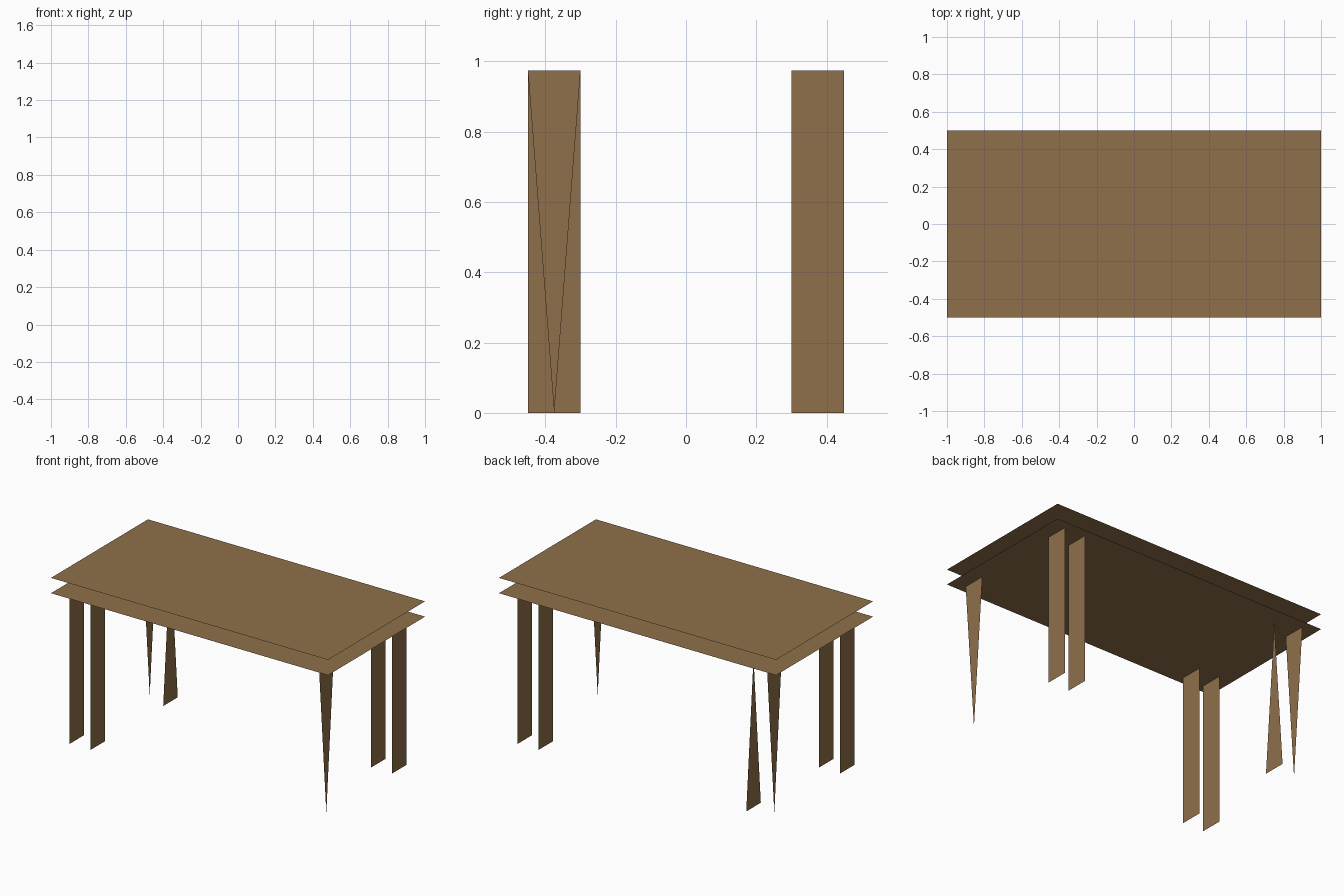
import bpy

if "Cube" in bpy.data.objects:
    bpy.data.objects.remove(bpy.data.objects["Cube"])

# One flat wood colour
wood = bpy.data.materials.new("brown wood")
wood.diffuse_color = (0.275, 0.162, 0.069, 1)
wood.use_nodes = True
wood.node_tree.nodes["Principled BSDF"].inputs["Base Color"].default_value = wood.diffuse_color

BOTTOM, UNDER, TOP = 0.0, 0.975, 1.075
HALF = 0.075  # half the leg width


def sheet(name, faces):
    """Make one object from separate flat polygons."""
    verts, polys = [], []
    for face in faces:
        polys.append(range(len(verts), len(verts) + len(face)))
        verts += face
    mesh = bpy.data.meshes.new(name)
    mesh.from_pydata(verts, [], [list(p) for p in polys])
    mesh.materials.append(wood)
    bpy.context.collection.objects.link(bpy.data.objects.new(name, mesh))


def slab(z, up):
    pts = [(-1, -0.5, z), (1, -0.5, z), (1, 0.5, z), (-1, 0.5, z)]
    return pts if up else pts[::-1]


def leg_side(x, cy, shape, facing):
    """Leg face in a plane of constant x: full strip or a triangle."""
    a, b = cy - HALF, cy + HALF
    outline = {
        "strip": [(a, BOTTOM), (b, BOTTOM), (b, UNDER), (a, UNDER)],
        "point_down": [(cy, BOTTOM), (b, UNDER), (a, UNDER)],
        "point_up": [(a, BOTTOM), (b, BOTTOM), (cy, UNDER)],
    }[shape]
    pts = [(x, y, z) for y, z in outline]
    return pts if facing > 0 else pts[::-1]


# Table top: upper and lower sheets, open at the rim
sheet("table_top", [slab(TOP, True), slab(UNDER, False)])

# Legs: outer side and inner side shapes; open at front and back
legs = {
    "front_left_leg": (-1, -1, "strip", "strip"),
    "back_right_leg": (1, 1, "strip", "strip"),
    "back_left_leg": (-1, 1, "point_down", "point_up"),
    "front_right_leg": (1, -1, "point_down", None),
}
for name, (sx, sy, outer, inner) in legs.items():
    faces = [leg_side(sx * 0.9, sy * 0.375, outer, sx)]
    if inner:
        faces.append(leg_side(sx * 0.75, sy * 0.375, inner, -sx))
    sheet(name, faces)
